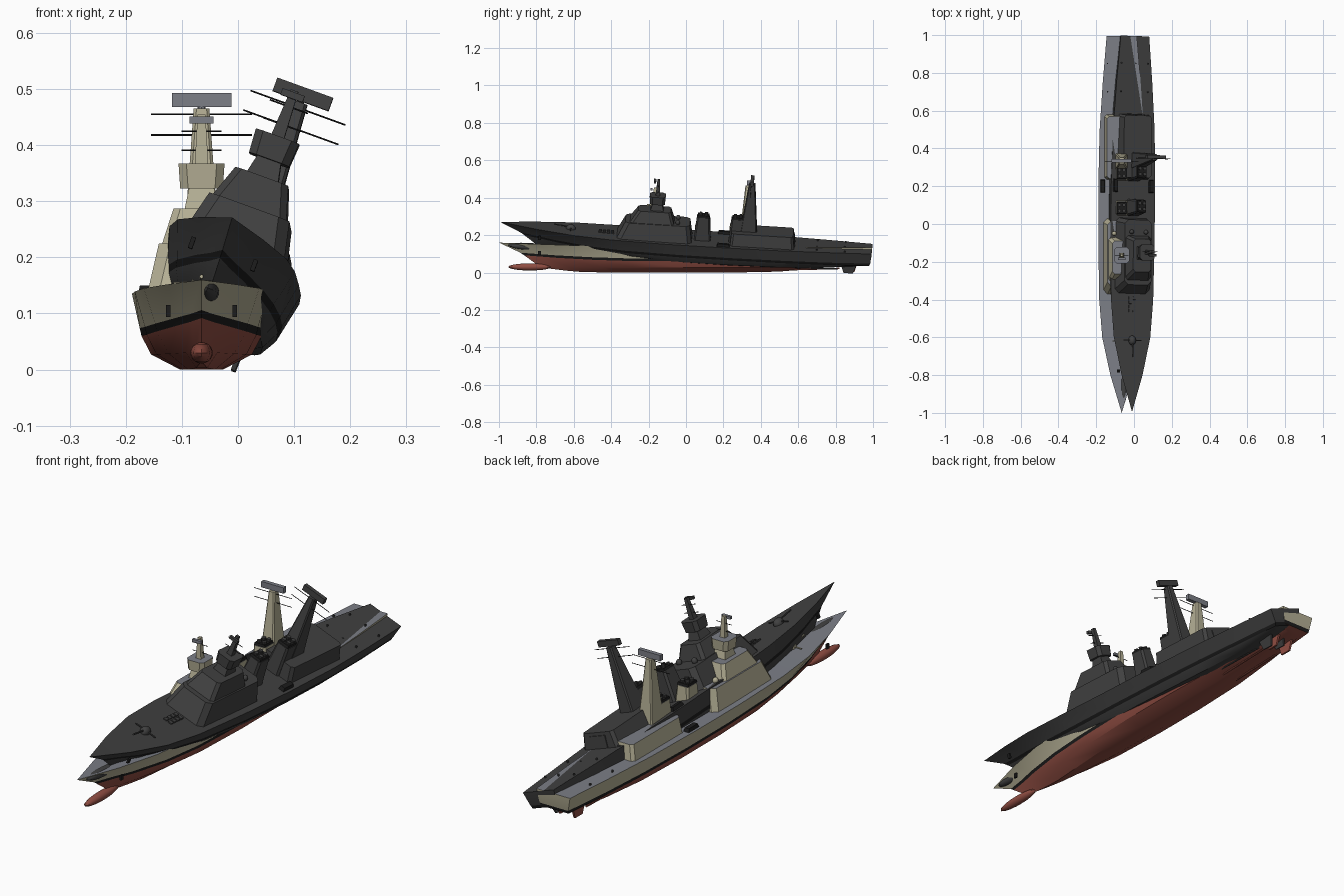
import bpy, bmesh, math
from mathutils import Matrix, Vector

if "Cube" in bpy.data.objects:
    bpy.data.objects.remove(bpy.data.objects["Cube"])


def material(name, r, g, b):
    m = bpy.data.materials.new(name)
    m.use_nodes = True
    m.diffuse_color = (r, g, b, 1)
    m.node_tree.nodes["Principled BSDF"].inputs["Base Color"].default_value = (r, g, b, 1)
    return m


beige = material("beige paint", 0.46, 0.43, 0.30)
grey = material("deck grey", 0.20, 0.21, 0.24)
red = material("red hull", 0.28, 0.075, 0.055)
black = material("black", 0.012, 0.012, 0.012)
dark = material("dark grey", 0.052, 0.052, 0.052)


class Ship:
    """Builds one ship around its own keel line, then places it."""

    def __init__(self, prefix, paint, deck, bottom, place):
        self.prefix, self.paint, self.deck, self.bottom = prefix, paint, deck, bottom
        self.place = place

    def add(self, name, bm, mats, smooth=False):
        bmesh.ops.recalc_face_normals(bm, faces=bm.faces)
        mesh = bpy.data.meshes.new(name)
        bm.to_mesh(mesh)
        bm.free()
        for m in mats:
            mesh.materials.append(m)
        ob = bpy.data.objects.new(self.prefix + "_" + name, mesh)
        ob.matrix_world = self.place
        bpy.context.collection.objects.link(ob)
        if smooth:
            bpy.ops.object.select_all(action='DESELECT')
            ob.select_set(True)
            bpy.context.view_layer.objects.active = ob
            bpy.ops.object.shade_smooth_by_angle(angle=math.radians(30))
        return ob

    def block(self, name, low, high, z0, z1, x=0, mat=None, top=None, bevel=0):
        """Tapered box: low and high are (half width, y start, y end)."""
        bm = bmesh.new()
        rings = []
        for (w, a, b), z in ((low, z0), (high, z1)):
            rings.append([bm.verts.new((x + px, py, z))
                          for px, py in ((-w, a), (w, a), (w, b), (-w, b))])
        lo, hi = rings
        bm.faces.new(lo)
        bm.faces.new(hi).material_index = 1
        for i in range(4):
            j = (i + 1) % 4
            bm.faces.new((lo[i], lo[j], hi[j], hi[i]))
        if bevel:
            edges = [e for e in bm.edges if abs(e.verts[0].co.z - e.verts[1].co.z) > 0.01]
            bmesh.ops.bevel(bm, geom=edges, offset=bevel, segments=1, affect='EDGES')
        mat = mat or self.paint
        return self.add(name, bm, (mat, top or mat))

    def rod(self, name, start, end, radius, mat, sides=8):
        a, b = Vector(start), Vector(end)
        bm = bmesh.new()
        turn = (b - a).to_track_quat('Z', 'Y').to_matrix().to_4x4()
        bmesh.ops.create_cone(bm, cap_ends=True, segments=sides, radius1=radius,
                              radius2=radius, depth=(b - a).length,
                              matrix=Matrix.Translation((a + b) / 2) @ turn)
        return self.add(name, bm, (mat,), True)

    def ball(self, name, centre, size, mat):
        bm = bmesh.new()
        bmesh.ops.create_uvsphere(bm, u_segments=16, v_segments=10, radius=1,
                                  matrix=Matrix.Translation(centre) @ Matrix.Diagonal((*size, 1)))
        return self.add(name, bm, (mat,), True)

    def hull(self):
        # levels from deck to keel: bow y, stern y, half widths and heights along the length
        steps = (0, .05, .1, .2, .3, .45, .6, .75, .88, 1)
        deck_w = (0, .03, .06, .103, .119, .124, .124, .117, .1, .08)
        line_w = (0, .02, .045, .08, .098, .107, .107, .1, .085, .066)
        bilge_w = (0, .012, .028, .058, .08, .09, .09, .082, .065, .045)
        keel_w = (0, .004, .01, .024, .034, .038, .038, .03, .015, .005)
        deck_z = (.16, .156, .152, .145, .139, .135, .135, .135, .135, .135)
        line_z = (.092, .085, .078, .068, .062, .06, .06, .06, .06, .062)
        bilge_z = (.045, .035, .03, .028, .027, .027, .027, .028, .035, .052)
        keel_z = (.02, .01, .003, 0, 0, 0, 0, .005, .022, .045)
        stripe_z = [z + .014 for z in line_z]
        stripe_w = [w * 1.03 for w in line_w]
        levels = ((-1, .995, deck_w, deck_z), (-.885, .99, stripe_w, stripe_z),
                  (-.865, .985, line_w, line_z), (-.8, .95, bilge_w, bilge_z),
                  (-.72, .9, keel_w, keel_z))
        bm = bmesh.new()
        sides = []
        for s in (1, -1):
            sides.append([[bm.verts.new((s * w, a + (b - a) * t, z))
                           for t, w, z in zip(steps, ws, zs)] for a, b, ws, zs in levels])
        port, starboard = sides

        def face(verts, index):
            bm.faces.new(verts).material_index = index

        last = len(steps) - 1
        for k in range(len(levels) - 1):
            index = (0, 1, 2, 2)[k]
            for side in sides:
                for i in range(last):
                    face((side[k][i], side[k][i + 1], side[k + 1][i + 1], side[k + 1][i]), index)
            face((port[k][last], starboard[k][last],
                  starboard[k + 1][last], port[k + 1][last]), index)
        for i in range(last):
            for k, index in ((0, 3), (-1, 2)):
                face((port[k][i], port[k][i + 1], starboard[k][i + 1], starboard[k][i]), index)
        bmesh.ops.remove_doubles(bm, verts=bm.verts, dist=0.0001)
        self.add("hull", bm, (self.paint, black, self.bottom, self.deck), True)

    def underwater(self):
        self.ball("bow_bulb", (0, -.835, .03), (.02, .115, .019), self.bottom)
        for s in (-1, 1):
            self.block("rudder", (.004, .85, .9), (.005, .83, .92), .003, .06, s * .035, self.bottom)
            self.rod("propeller_shaft", (s * .035, .55, .015), (s * .035, .82, .022), .004, self.bottom)

    def superstructure(self):
        p, d = self.paint, self.deck
        self.block("forward_house", (.098, -.375, .03), (.076, -.33, .015), .13, .225, 0, p, d, .02)
        self.block("bridge", (.07, -.305, -.07), (.05, -.265, -.09), .225, .287, 0, p, d, .012)
        self.block("hangar", (.092, .235, .58), (.078, .24, .57), .13, .2, 0, p, d, .012)
        self.block("hangar_door", (.04, .574, .582), (.04, .57, .576), .137, .187, 0, dark)
        for y in (.085, .27):
            self.block("funnel", (.036, y - .045, y + .045), (.028, y - .035, y + .035),
                       .13, .262, 0, p, d, .008)
            self.block("funnel_cap", (.026, y - .032, y + .032), (.024, y - .03, y + .03),
                       .262, .272, 0, black)
            for sx in (-1, 1):
                for sy in (-1, 1):
                    self.rod("exhaust", (sx * .012, y + sy * .015, .268),
                             (sx * .012, y + sy * .015, .28), .009, dark, 10)
        for s in (-1, 1):
            self.ball("aerial_dome", (s * .04, -.05, .232), (.012, .012, .014), p)
            self.block("life_raft", (.013, .165, .235), (.01, .17, .23), .133, .15, s * .1, black)

    def masts(self):
        p, d = self.paint, self.deck
        # forward mast with its sensor house
        self.block("sensor_base", (.03, -.2, -.13), (.022, -.19, -.14), .287, .325, 0, p)
        self.block("sensor_house", (.038, -.205, -.125), (.041, -.208, -.122), .323, .367, 0, p, d, .014)
        self.block("forward_mast", (.012, -.177, -.153), (.007, -.172, -.158), .367, .455, 0, p)
        self.block("forward_radar", (.021, -.19, -.178), (.021, -.19, -.178), .439, .451, 0, d)
        # main mast with its long radar
        self.block("main_mast", (.034, .285, .375), (.014, .318, .352), .19, .465, 0, p, None, .005)
        self.rod("radar_pivot", (0, .335, .465), (0, .335, .472), .007, d)
        self.block("main_radar", (.053, .326, .344), (.053, .326, .344), .468, .493, 0, d)
        for y, z, w in ((-.165, .425, .036), (-.165, .391, .036), (.33, .455, .09), (.33, .418, .09)):
            self.rod("yard", (-w, y, z), (w, y, z), .0015, black, 6)

    def foredeck(self):
        self.ball("gun_turret", (0, -.62, .148), (.02, .026, .022), self.paint)
        self.rod("gun_barrel", (0, -.63, .158), (0, -.71, .166), .0035, self.paint)
        for s in (-1, 1):
            self.rod("gun_arm", (0, -.62, .155), (s * .05, -.62, .153), .003, self.paint)
            self.block("anchor", (.004, -.79, -.775), (.004, -.79, -.775), .094, .115, s * .059, black)
            for y in (.7, .85):
                self.rod("bollard", (s * .075, y, .133), (s * .075, y, .143), .004, dark)
            for k in range(4):
                y = -.47 + k * .022
                self.block("missile_hatch", (.008, y, y + .016), (.008, y, y + .016),
                           .138, .146, s * .012, self.deck)

    def build(self):
        self.hull()
        self.underwater()
        self.superstructure()
        self.masts()
        self.foredeck()


# upright painted ship
Ship("upright", beige, grey, red, Matrix.Translation((-.065, 0, 0))).build()

# dark ship, heeled to its left with the bow raised
heel = (Matrix.Rotation(math.radians(-.7), 4, 'Z') @ Matrix.Rotation(math.radians(-3.5), 4, 'X')
        @ Matrix.Rotation(math.radians(20), 4, 'Y'))
Ship("heeled", dark, dark, dark, Matrix.Translation((-.053, -.005, .06)) @ heel).build()
